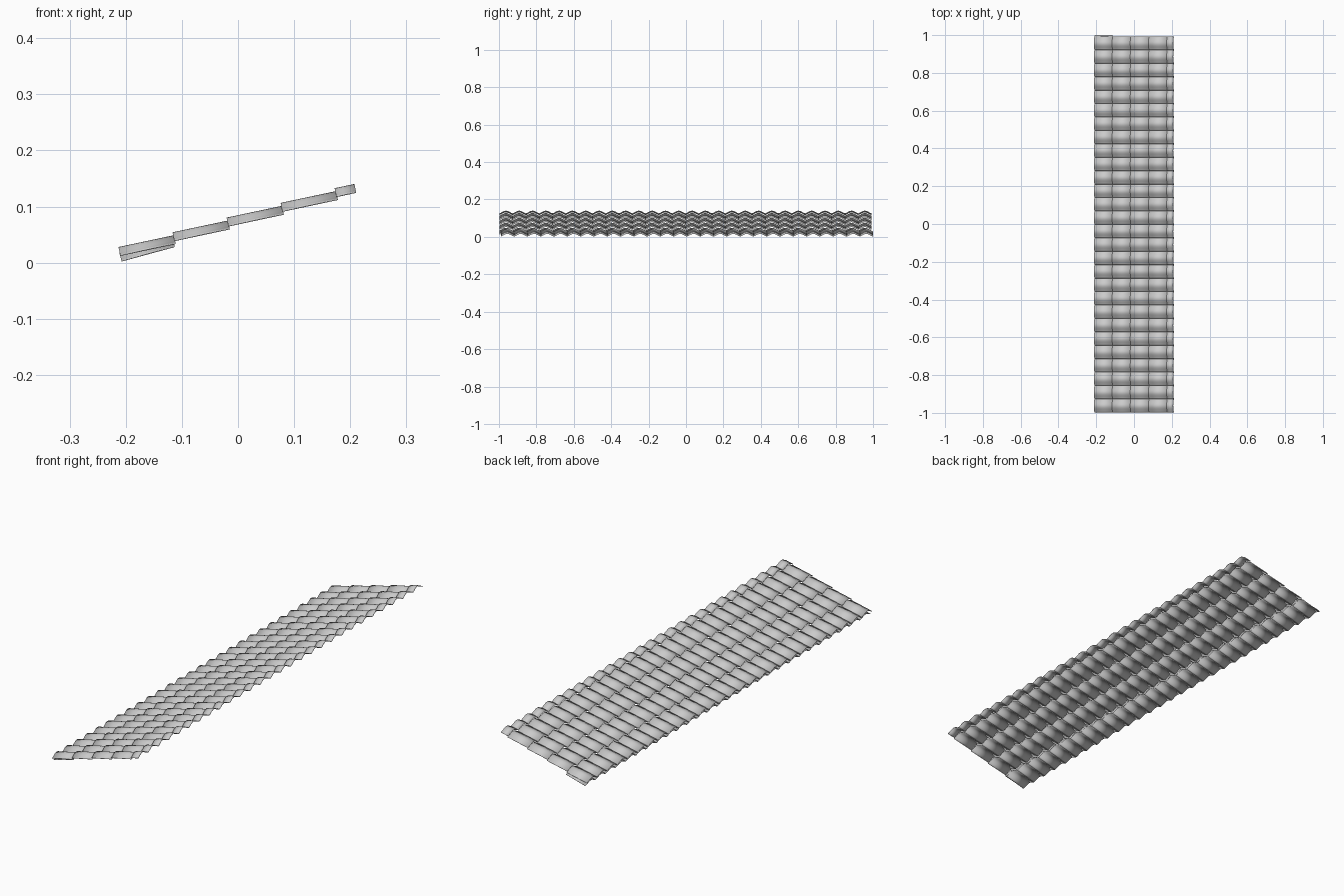
import bpy
import math
from mathutils import Vector

cube = bpy.data.objects.get("Cube")
if cube:
    bpy.data.objects.remove(cube, do_unlink=True)

COLUMNS = 28
PITCH = 1.99 / COLUMNS      # width of one tile
HEIGHT = 0.0145             # rise of the wave
THICK = 0.0018              # tile thickness
SEGMENTS = 12

clay = bpy.data.materials.new("light_grey")
clay.use_nodes = True
grey = (0.6, 0.6, 0.6, 1)
clay.diffuse_color = grey
clay.node_tree.nodes["Principled BSDF"].inputs["Base Color"].default_value = grey


def tile_row(name, crest, length, angle, y_start):
    """A row of barrel tiles running up from the crest point (x, z) at its lower edge."""
    slope = Vector((math.cos(angle), 0, math.sin(angle)))
    normal = Vector((-math.sin(angle), 0, math.cos(angle)))
    base = Vector((crest[0], y_start, crest[1])) - normal * HEIGHT
    verts, faces = [], []
    for i in range(SEGMENTS + 1):
        u = i / SEGMENTS
        rise = HEIGHT * abs(math.sin(math.pi * u)) ** 1.4
        low = base + normal * rise + Vector((0, PITCH * u, 0))
        verts += [low, low + slope * length]
    for i in range(SEGMENTS):
        a = 2 * i
        faces.append((a, a + 1, a + 3, a + 2))
    mesh = bpy.data.meshes.new(name)
    mesh.from_pydata(verts, [], faces)
    mesh.materials.append(clay)
    row = bpy.data.objects.new(name, mesh)
    bpy.context.collection.objects.link(row)

    shell = row.modifiers.new("thickness", 'SOLIDIFY')
    shell.thickness = THICK
    shell.offset = -1
    columns = row.modifiers.new("columns", 'ARRAY')
    columns.count = COLUMNS
    columns.use_relative_offset = False
    columns.use_constant_offset = True
    columns.constant_offset_displace = (0, PITCH, 0)

    bpy.ops.object.select_all(action='DESELECT')
    row.select_set(True)
    bpy.context.view_layer.objects.active = row
    bpy.ops.object.shade_smooth_by_angle(angle=math.radians(35))
    return row


# Overlapping rows climbing the slope, the topmost one cut short
for r in range(5):
    tile_row(f"tile_row_{r + 1}", (-0.213 + 0.0963 * r, 0.028 + 0.0262 * r),
             0.101 if r < 4 else 0.036, math.radians(12), -0.998)

# Starter row beneath the eave, steeper and slightly shifted sideways
tile_row("eave_under_row", (-0.2115, 0.0178), 0.098, math.radians(15.2), -0.99)
